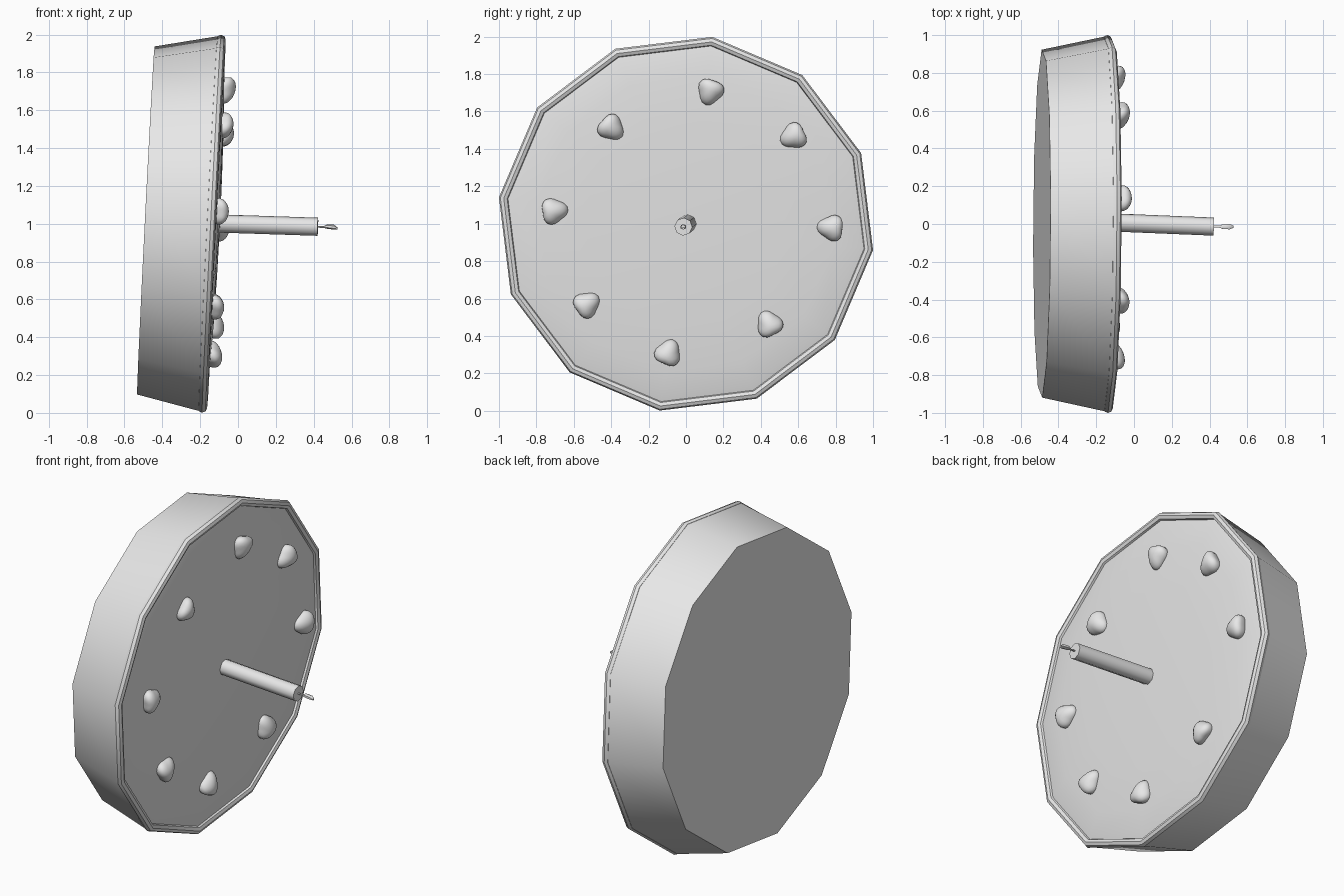
import bpy
import bmesh
import random
from math import sin, cos, pi, radians, atan2
from mathutils import Matrix, Vector

if "Cube" in bpy.data.objects:
    bpy.data.objects.remove(bpy.data.objects["Cube"], do_unlink=True)

random.seed(4)
SIDES = 12
PHASE = radians(22)

# The cake lies on its side: local z points along +x, leaning slightly down
axis = Vector((1, -0.005, -0.05)).normalized()
up = Vector((0.05, 0, 1))
across = up.cross(axis).normalized()
up = axis.cross(across)
FRAME = Matrix((across, up, axis)).transposed().to_4x4()
FRAME.translation = (-0.14, 0, 1)

grey = bpy.data.materials.new("plain_grey")
grey.use_nodes = True
grey.diffuse_color = (0.8, 0.8, 0.8, 1)
grey.node_tree.nodes["Principled BSDF"].inputs["Base Color"].default_value = (0.8, 0.8, 0.8, 1)


def finish(name, bm, angle):
    bmesh.ops.recalc_face_normals(bm, faces=bm.faces)
    mesh = bpy.data.meshes.new(name)
    bm.to_mesh(mesh)
    bm.free()
    mesh.materials.append(grey)
    obj = bpy.data.objects.new(name, mesh)
    bpy.context.collection.objects.link(obj)
    obj.matrix_world = FRAME
    bpy.ops.object.select_all(action="DESELECT")
    obj.select_set(True)
    bpy.context.view_layer.objects.active = obj
    bpy.ops.object.shade_smooth_by_angle(angle=radians(angle))
    return obj


def bridge(bm, a, b):
    for i in range(len(a)):
        j = (i + 1) % len(a)
        bm.faces.new((a[i], a[j], b[j], b[i]))


def lathe(name, profile, closed=False, cap_start=False, cap_end=False):
    """Turn (radius, height) points into a twelve-sided shape."""
    bm = bmesh.new()
    rings = []
    for r, h in profile:
        angles = [PHASE + 2 * pi * i / SIDES for i in range(SIDES)]
        rings.append([bm.verts.new((r * cos(a), r * sin(a), h)) for a in angles])
    for a, b in zip(rings, rings[1:]):
        bridge(bm, a, b)
    if closed:
        bridge(bm, rings[-1], rings[0])
    if cap_start:
        bm.faces.new(rings[0])
    if cap_end:
        tip = bm.verts.new((0, 0, profile[-1][1] + 0.002))
        for i in range(SIDES):
            bm.faces.new((rings[-1][i], rings[-1][(i + 1) % SIDES], tip))
    return finish(name, bm, 40)


def rod(name, path, radii, sides, angle, flat=1.0):
    """Sweep a polygon along a nearly straight path."""
    bm = bmesh.new()
    turn = (path[-1] - path[0]).to_track_quat("Z", "Y")
    rings = []
    for p, r in zip(path, radii):
        ring = []
        for i in range(sides):
            a = 2 * pi * (i + 0.5) / sides
            ring.append(bm.verts.new(p + turn @ Vector((r * cos(a), r * flat * sin(a), 0))))
        rings.append(ring)
    for a, b in zip(rings, rings[1:]):
        bridge(bm, a, b)
    bm.faces.new(rings[0])
    bm.faces.new(rings[-1])
    return finish(name, bm, angle)


# Tapered cake body with a flat base
lathe("cake_body", [(0.93, -0.348), (1.005, 0)], cap_start=True)

# Gently domed icing
lathe("icing_top", [(0.975, 0.004), (0.93, 0.014), (0.8, 0.028), (0.55, 0.038), (0.25, 0.043)],
      cap_end=True)

# Piped border around the icing
border = [(0.984 + 0.026 * cos(2 * pi * i / 8), 0.026 * sin(2 * pi * i / 8)) for i in range(8)]
lathe("icing_border", border, closed=True)

# Eight lumpy dollops, wide end outwards
spots = [(0.13, 0.71), (0.575, 0.47), (0.775, -0.02), (0.445, -0.535),
         (-0.095, -0.69), (-0.53, -0.43), (-0.705, 0.07), (-0.4, 0.515)]
for n, (x, y) in enumerate(spots):
    bm = bmesh.new()
    bmesh.ops.create_icosphere(bm, subdivisions=3, radius=1)
    inward = atan2(-y, -x) + random.uniform(-0.3, 0.3)
    for v in bm.verts:
        a = atan2(v.co.y, v.co.x) - inward
        spread = 0.067 * (1 + 0.13 * cos(3 * a))
        lean = 0.018 * max(v.co.z, 0)
        v.co = Vector((x + v.co.x * spread + lean * cos(inward + pi),
                       y + v.co.y * spread + lean * sin(inward + pi),
                       0.038 + 0.054 * v.co.z))
    finish(f"dollop_{n + 1}", bm, 60)

# Candle with a bent wick
base, end = Vector((0.008, 0.003, 0.036)), Vector((-0.011, 0.012, 0.562))
rod("candle", [base, end], [0.048, 0.048], 8, 50)
wick = [end + Vector(p) for p in ((0, 0, -0.01), (0, 0, 0.03), (0, 0.004, 0.05),
                                  (0, 0.002, 0.085), (0, -0.004, 0.104))]
rod("wick", wick, [0.006, 0.006, 0.015, 0.016, 0.007], 6, 50, 0.8)
